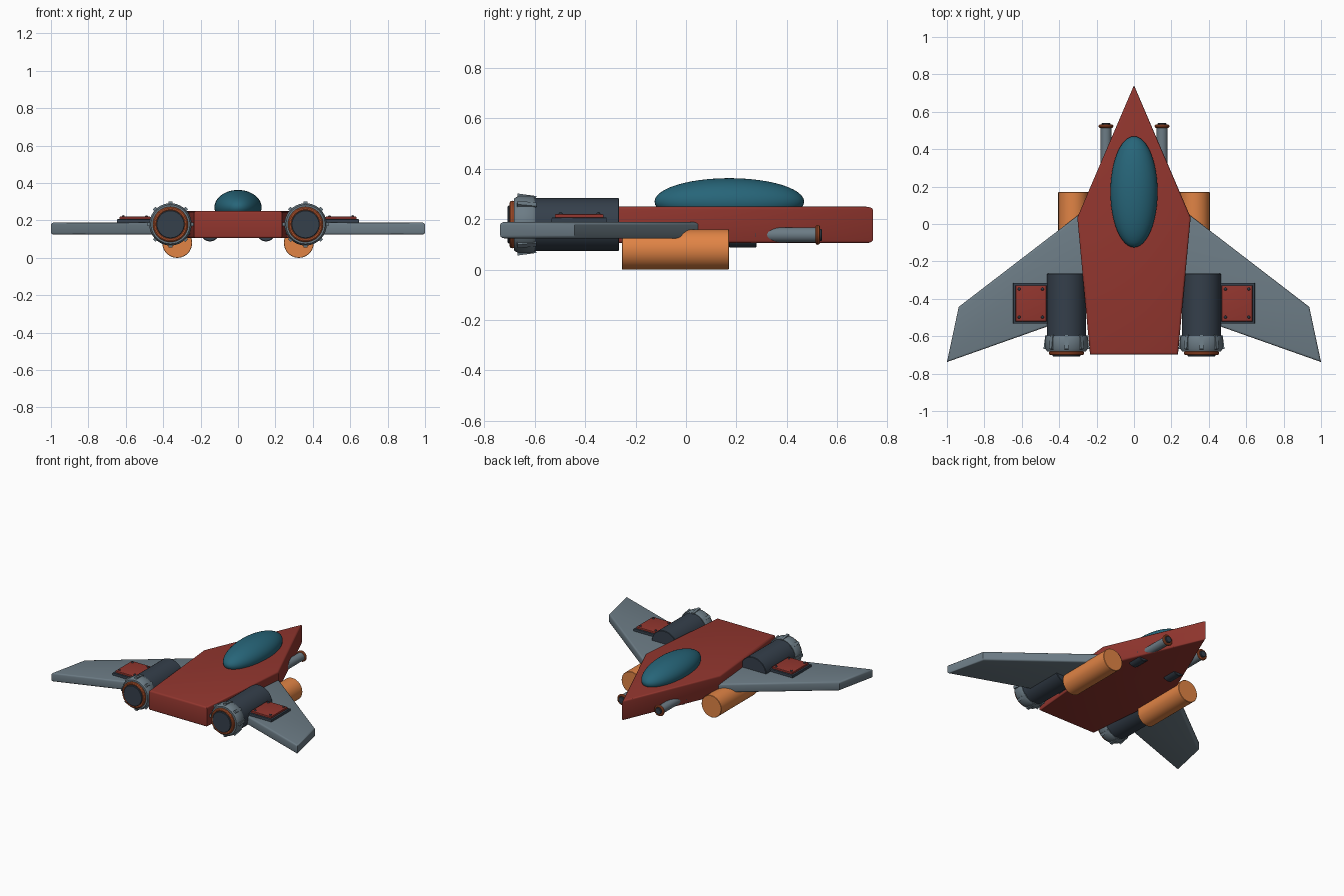
import bpy, bmesh, math
from mathutils import Matrix, Vector

if "Cube" in bpy.data.objects:
    bpy.data.objects.remove(bpy.data.objects["Cube"])


def material(name, rgb):
    m = bpy.data.materials.new(name)
    m.diffuse_color = (*rgb, 1)
    m.use_nodes = True
    m.node_tree.nodes["Principled BSDF"].inputs["Base Color"].default_value = m.diffuse_color
    return m


RED = material("hull_red", (0.29, 0.037, 0.028))
GREY = material("wing_grey", (0.15, 0.2, 0.235))
DARK = material("dark_steel", (0.035, 0.05, 0.07))
ORANGE = material("tank_orange", (0.75, 0.23, 0.06))
COPPER = material("ring_copper", (0.5, 0.1, 0.03))
GLASS = material("canopy_glass", (0.02, 0.13, 0.19))


def finish(name, bm, mat, mirror=True):
    bmesh.ops.recalc_face_normals(bm, faces=bm.faces)
    me = bpy.data.meshes.new(name)
    bm.to_mesh(me)
    bm.free()
    me.materials.append(mat)
    ob = bpy.data.objects.new(name, me)
    bpy.context.collection.objects.link(ob)
    bpy.ops.object.select_all(action='DESELECT')
    ob.select_set(True)
    bpy.context.view_layer.objects.active = ob
    bpy.ops.object.shade_smooth_by_angle(angle=math.radians(35))
    if mirror:
        mod = ob.modifiers.new("mirror", 'MIRROR')
        mod.use_mirror_merge = False
    return ob


def plate(name, outline, z0, z1, bevel, mat, mirror=True):
    """Extrude a plan outline upward and round its top and bottom rims."""
    bm = bmesh.new()
    face = bm.faces.new([bm.verts.new((x, y, z0)) for x, y in outline])
    ext = bmesh.ops.extrude_face_region(bm, geom=[face])
    top = [v for v in ext["geom"] if isinstance(v, bmesh.types.BMVert)]
    bmesh.ops.translate(bm, verts=top, vec=(0, 0, z1 - z0))
    rims = [e for e in bm.edges if abs(e.verts[0].co.z - e.verts[1].co.z) < 1e-5]
    bmesh.ops.bevel(bm, geom=rims, offset=bevel, segments=3, profile=0.5, affect='EDGES')
    return finish(name, bm, mat, mirror)


def lathe(name, x, z, profile, mat, steps=40, closed=False):
    """Spin (radius, y) points about a lengthwise axis through x, z."""
    bm = bmesh.new()
    vs = [bm.verts.new((x + r, y, z)) for r, y in profile]
    pairs = list(zip(vs, vs[1:])) + ([(vs[-1], vs[0])] if closed else [])
    edges = [bm.edges.new(p) for p in pairs]
    bmesh.ops.spin(bm, geom=vs + edges, cent=(x, 0, z), axis=(0, 1, 0),
                   angle=2 * math.pi, steps=steps, use_merge=True)
    bmesh.ops.remove_doubles(bm, verts=bm.verts, dist=1e-5)
    return finish(name, bm, mat)


def rod(name, x, z, r, y0, y1, mat, b=0.003):
    return lathe(name, x, z, [(0, y0), (r - b, y0), (r, y0 + b), (r, y1 - b), (r - b, y1), (0, y1)], mat)


def ring(name, x, z, r, y, minor, mat):
    pts = [(r + minor * math.cos(a), y + minor * math.sin(a))
           for a in (i * math.pi / 5 for i in range(10))]
    return lathe(name, x, z, pts, mat, closed=True)


# Fuselage and wings
plate("fuselage", [(0, 0.742), (0.303, 0.035), (0.235, -0.698), (-0.235, -0.698), (-0.303, 0.035)],
      0.105, 0.25, 0.012, RED, mirror=False)
plate("wing", [(0.2, 0.02), (0.295, 0.05), (0.937, -0.443), (1.0, -0.738), (0.2, -0.455)],
      0.124, 0.189, 0.012, GREY)

# Canopy
bm = bmesh.new()
bmesh.ops.create_uvsphere(bm, u_segments=48, v_segments=24, radius=1,
                          matrix=Matrix.Translation((0, 0.172, 0.27)) @ Matrix.Diagonal((0.126, 0.297, 0.093, 1)))
finish("canopy", bm, GLASS, mirror=False)

# Engines
EX, EZ = 0.361, 0.179
rod("engine", EX, EZ, 0.105, -0.64, -0.265, DARK)
lathe("nozzle_collar", EX, EZ, [(0, -0.60), (0.108, -0.60), (0.113, -0.61), (0.113, -0.665),
                                (0.104, -0.682), (0, -0.682)], GREY)
ring("nozzle_ring", EX, EZ, 0.083, -0.69, 0.0115, COPPER)
rod("nozzle_core", EX, EZ, 0.075, -0.708, -0.65, DARK)

# Flared petals around the nozzle
bm = bmesh.new()
for i in range(8):
    bmesh.ops.create_cube(bm, size=1, matrix=(
        Matrix.Translation((EX, -0.632, EZ)) @ Matrix.Rotation(i * math.pi / 4, 4, 'Y')
        @ Matrix.Translation((0, 0, 0.111)) @ Matrix.Rotation(-0.14, 4, 'X')
        @ Matrix.Diagonal((0.02, 0.075, 0.014, 1))))
finish("nozzle_petals", bm, GREY)


# Riveted wing panels
def rect(x0, x1, y0, y1):
    return [(x0, y0), (x1, y0), (x1, y1), (x0, y1)]


plate("panel_base", rect(0.455, 0.646, -0.533, -0.315), 0.18, 0.207, 0.004, DARK)
plate("panel_cover", rect(0.468, 0.633, -0.52, -0.328), 0.2, 0.22, 0.004, RED)
bm = bmesh.new()
for x in (0.489, 0.614):
    for y in (-0.498, -0.348):
        bmesh.ops.create_uvsphere(bm, u_segments=12, v_segments=8, radius=0.008,
                                  matrix=Matrix.Translation((x, y, 0.22)))
finish("panel_rivets", bm, DARK)

# Fuel tanks under the wing roots
rod("fuel_tank", 0.325, 0.08, 0.08, -0.255, 0.17, ORANGE, 0.002)

# Nose guns
GX, GZ = 0.15, 0.138
rod("gun_barrel", GX, GZ, 0.03, 0.18, 0.525, GREY)
rod("gun_breech", GX, GZ, 0.05, 0.17, 0.28, DARK)
ring("muzzle_ring", GX, GZ, 0.031, 0.523, 0.009, COPPER)
rod("muzzle_bore", GX, GZ, 0.024, 0.5, 0.54, DARK)
